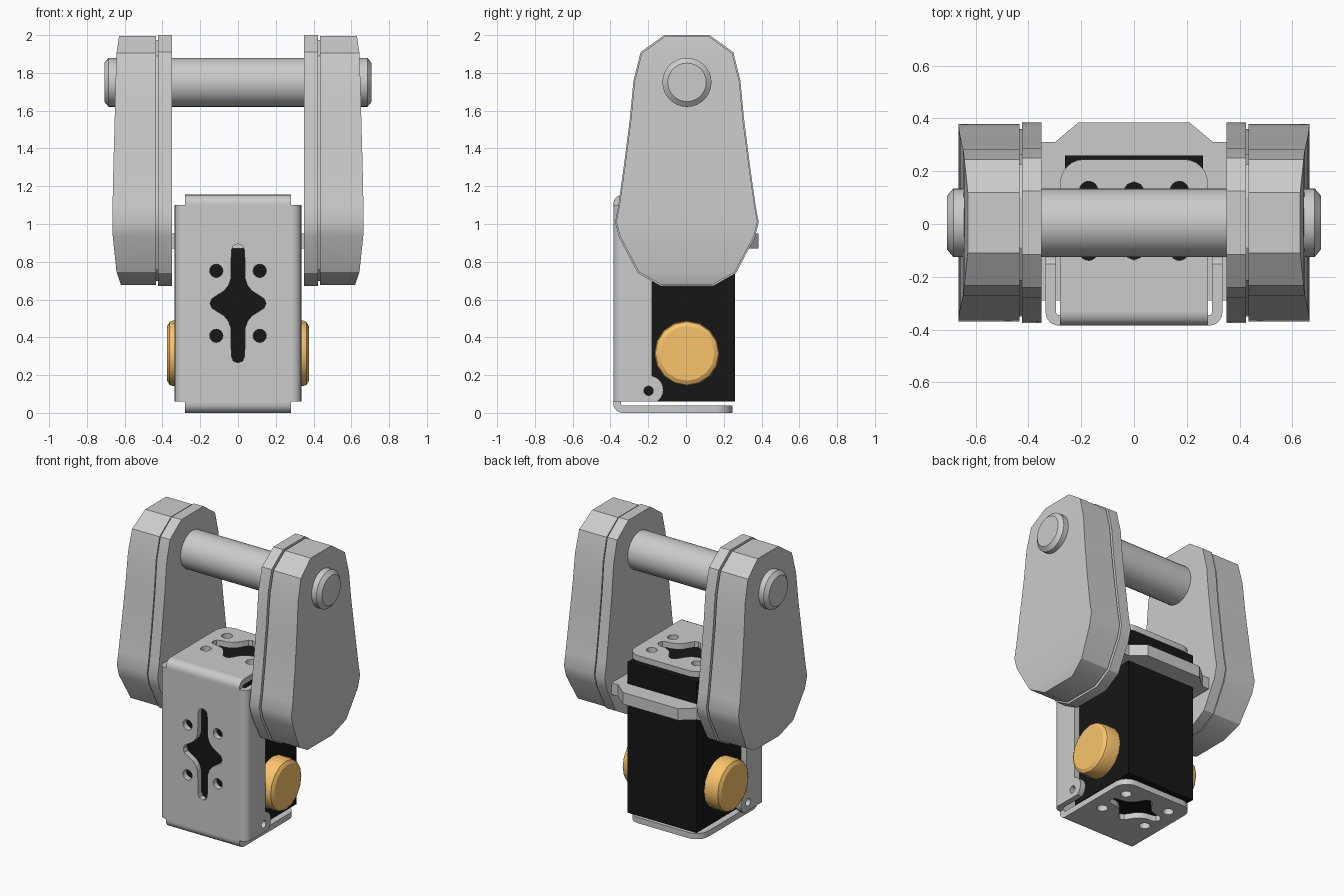
import bpy, bmesh
from math import sin, cos, pi, radians
from mathutils import Matrix

if "Cube" in bpy.data.objects:
    bpy.data.objects.remove(bpy.data.objects["Cube"])


def material(name, col):
    m = bpy.data.materials.new(name)
    m.diffuse_color = col
    m.use_nodes = True
    m.node_tree.nodes["Principled BSDF"].inputs["Base Color"].default_value = m.diffuse_color
    return m


GOLD = material("gold", (0.95, 0.55, 0.15, 1))
BLACK = material("black", (0.008, 0.008, 0.008, 1))


def finish(name, mesh, mat=None, angle=30):
    bm = bmesh.new()
    bm.from_mesh(mesh)
    bmesh.ops.remove_doubles(bm, verts=bm.verts, dist=0.0005)
    bmesh.ops.recalc_face_normals(bm, faces=bm.faces)
    bm.to_mesh(mesh)
    bm.free()
    ob = bpy.data.objects.new(name, mesh)
    bpy.context.collection.objects.link(ob)
    if mat:
        mesh.materials.clear()
        mesh.materials.append(mat)
    bpy.ops.object.select_all(action='DESELECT')
    ob.select_set(True)
    bpy.context.view_layer.objects.active = ob
    bpy.ops.object.shade_smooth_by_angle(angle=radians(angle))
    return ob


def loft(name, rings, mat=None, angle=30):
    """Skin a list of closed rings and cap both ends."""
    n = len(rings[0])
    verts = [p for r in rings for p in r]
    faces = [(i * n + j, i * n + (j + 1) % n, (i + 1) * n + (j + 1) % n, (i + 1) * n + j)
             for i in range(len(rings) - 1) for j in range(n)]
    faces += [tuple(range(n)), tuple(range(len(verts) - n, len(verts)))]
    me = bpy.data.meshes.new(name)
    me.from_pydata(verts, [], faces)
    return finish(name, me, mat, angle)


def arc(cx, cy, r, a0, a1, n):
    return [(cx + r * cos(radians(a0 + (a1 - a0) * i / n)),
             cy + r * sin(radians(a0 + (a1 - a0) * i / n))) for i in range(n + 1)]


def circle(cx, cy, r, n=16):
    return arc(cx, cy, r, 0, 360, n)[:-1]


def lathe_x(name, y, z, rings, sides, mat=None):
    """Turned part on an x axis; rings are (x, radius)."""
    loft(name, [[(x, y + a, z + b) for a, b in circle(0, 0, r, sides)] for x, r in rings], mat)


def plate(name, loops, thick, matrix):
    """Flat sheet from an outline and its holes, centred on its own plane."""
    cu = bpy.data.curves.new(name, 'CURVE')
    cu.dimensions, cu.fill_mode, cu.extrude = '2D', 'BOTH', thick / 2
    for loop in loops:
        sp = cu.splines.new('POLY')
        sp.points.add(len(loop) - 1)
        for p, (a, b) in zip(sp.points, loop):
            p.co = (a, b, 0, 1)
        sp.use_cyclic_u = True
    tmp = bpy.data.objects.new(name + "_curve", cu)
    bpy.context.collection.objects.link(tmp)
    me = bpy.data.meshes.new_from_object(tmp)
    bpy.data.objects.remove(tmp)
    me.transform(matrix)
    return finish(name, me)


def cross_holes(cu, cv, length):
    """Star slot (long along v) with four screw holes."""
    q = [(0.148, 0), (0.138, 0.025), (0.115, 0.04), (0.075, 0.065), (0.05, 0.095),
         (0.038, 0.13), (0.035, length - 0.035), (0.025, length - 0.01), (0, length)]
    half = q + [(-u, v) for u, v in q[-2::-1]]
    star = half + [(u, -v) for u, v in half[-2:0:-1]]
    star = [(cu + u, cv + v) for u, v in star]
    return [star] + [circle(cu + a * 0.115, cv + b * 0.172, 0.035)
                     for a in (-1, 1) for b in (-1, 1)]


YC = 0.005
T = 0.04
FRONT = -0.385

# Arms: half-width and outer x along the height
ROWS = [(2.0, .12, .63), (1.91, .245, .643), (1.76, .283, .648), (1.55, .303, .653),
        (1.3, .335, .66), (1.1, .363, .664), (1.01, .38, .665), (.93, .36, .663),
        (.74, .26, .643), (.672, .14, .62)]


def arm_slab(name, s, x0, x1, inset):
    rings = []
    for z, h, xo in ROWS:
        h -= inset
        z = 1.336 + (z - 1.336) * (1 - inset / 0.664)
        xe = x1 or xo
        rings.append([(s * x0, YC - h, z), (s * x0, YC + h, z),
                      (s * xe, YC + h, z), (s * xe, YC - h, z)])
    loft(name, rings)


for s, side in ((-1, "left"), (1, "right")):
    arm_slab(side + "_arm_inner_plate", s, 0.35, 0.424, 0)
    arm_slab(side + "_arm_core", s, 0.42, 0.44, 0.025)
    arm_slab(side + "_arm_outer_cover", s, 0.434, None, 0.006)
    # Gold side cap
    lathe_x(side + "_cap", YC, 0.315, [(s * .25, .173), (s * .345, .173), (s * .362, .167),
                                       (s * .375, .145)], 16, GOLD)

# Crossbar with chamfered ends
lathe_x("crossbar", YC, 1.75, [(-.708, .102), (-.685, .13), (.685, .13), (.708, .102)], 28)

# Black motor body
loft("motor_body", [[(-.262, -.26, z), (.262, -.26, z), (.262, .26, z), (-.262, .26, z)]
                    for z in (.06, 1.1)], BLACK)

# Mounting flange around the body
half = [(.36, -.29), (.36, .31), (.30, .31), (.21, .385)]
outline = half + [(-x, y) for x, y in half[::-1]]
loft("mounting_flange", [[(x, y, z) for x, y in outline] for z in (.87, .95)])

# Bracket front plate
XZ = Matrix.Translation((0, FRONT + T / 2, 0)) @ Matrix.Rotation(pi / 2, 4, 'X')
plate("bracket_front", [[(-.285, .06), (.285, .06), (.285, 1.1), (-.285, 1.1)]]
      + cross_holes(0, .58, .315), T, XZ)

# Bracket side flanges with rounded bend and pierced tabs
tab = arc(-.195, .122, .075, -55, 78, 10)
tab[0] = (tab[0][0], .06)
prof = [(-.335, .06)] + tab + [(y, 1.16 - z) for y, z in tab[::-1]] + [(-.335, 1.1)]
holes = [circle(-.198, .117, .025), circle(-.198, 1.043, .025)]
for s, side in ((-1, "left"), (1, "right")):
    yz = Matrix(((0, 0, 1, s * (.335 - T / 2)), (1, 0, 0, 0), (0, 1, 0, 0), (0, 0, 0, 1)))
    plate(side + "_bracket_side", [prof] + holes, T, yz)
    bend = arc(.285, -.335, .05, -90, 0, 6) + arc(.285, -.335, .01, 0, -90, 6)
    loft(side + "_bracket_bend", [[(s * x, y, z) for x, y in bend] for z in (.06, 1.1)])

# Top and bottom bracket flanges
rim = [(-.28, -.335), (.28, -.335)] + arc(.19, .155, .09, 0, 90, 6) + arc(-.19, .155, .09, 90, 180, 6)
slots = [[(v, u) for u, v in loop] for loop in cross_holes(.012, 0, .2)]
for name, flip in (("bottom", False), ("top", True)):
    zf = (lambda z: 1.155 - z) if flip else (lambda z: z)
    plate(name + "_flange", [rim] + slots, T, Matrix.Translation((0, 0, zf(T / 2))))
    bend = (arc(-.335, .05, .05, 270, 180, 6) + [(FRONT, .06), (FRONT + T, .06)]
            + arc(-.335, .05, .01, 180, 270, 6))
    loft(name + "_flange_bend", [[(x, y, zf(z)) for y, z in bend] for x in (-.28, .28)])
